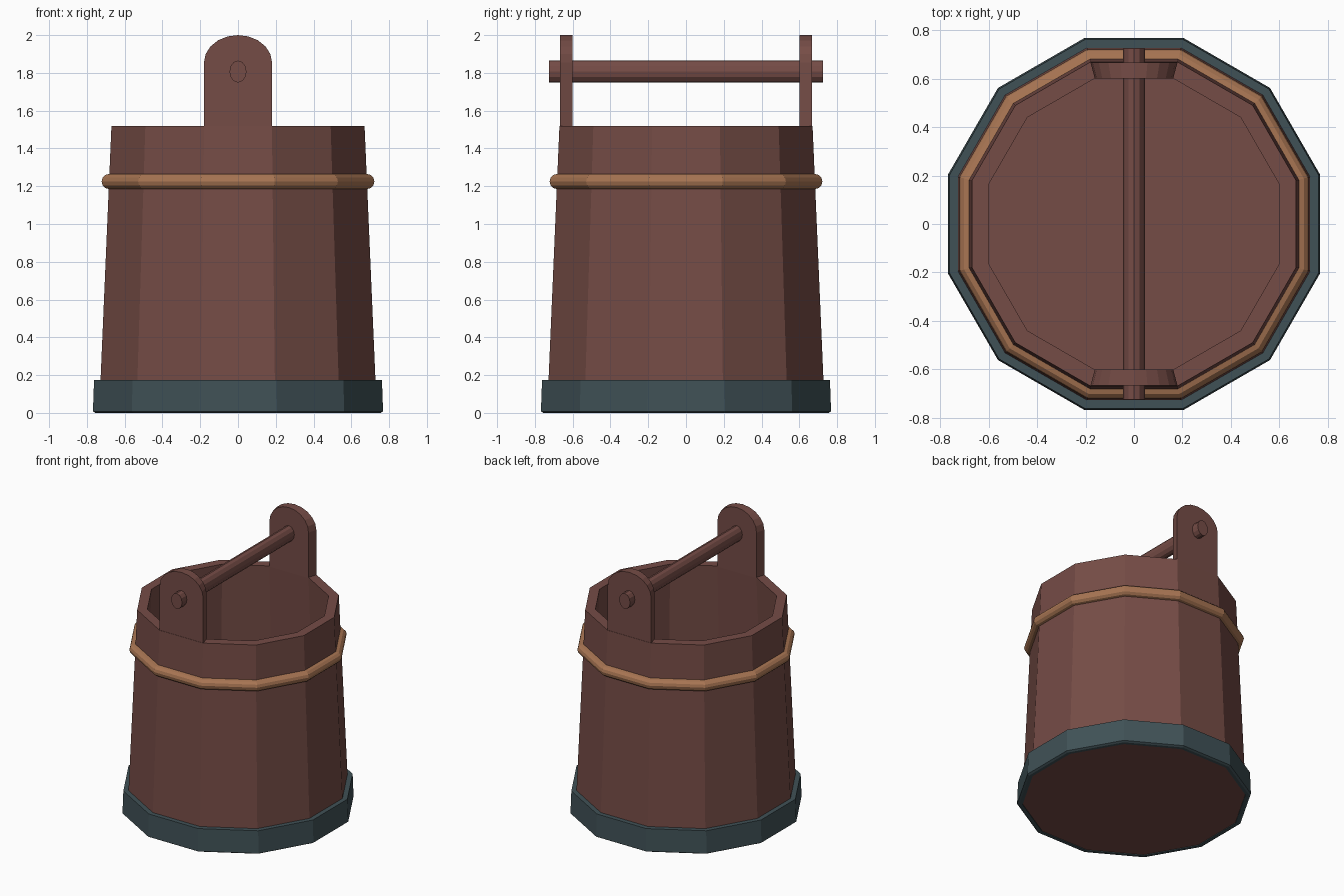
import bpy, bmesh, math

if "Cube" in bpy.data.objects:
    bpy.data.objects.remove(bpy.data.objects["Cube"])

SIDES = 12


def material(name, rgb):
    m = bpy.data.materials.new(name)
    m.diffuse_color = (*rgb, 1)
    m.use_nodes = True
    m.node_tree.nodes["Principled BSDF"].inputs["Base Color"].default_value = m.diffuse_color
    return m


wood = material("dark_red_wood", (0.178, 0.072, 0.061))
rope = material("tan_rope", (0.392, 0.178, 0.086))
iron = material("slate_iron", (0.051, 0.083, 0.094))


def finish(name, bm, mat):
    bmesh.ops.recalc_face_normals(bm, faces=bm.faces)
    me = bpy.data.meshes.new(name)
    bm.to_mesh(me)
    bm.free()
    me.materials.append(mat)
    ob = bpy.data.objects.new(name, me)
    bpy.context.collection.objects.link(ob)
    return ob


def lathe(name, profile, mat, closed):
    """Twelve-sided turning of (flat-to-centre distance, z) points."""
    bm = bmesh.new()
    rings = []
    for a, z in profile:
        r = a / math.cos(math.pi / SIDES)
        angles = [(k + 0.5) * math.tau / SIDES for k in range(SIDES)]
        rings.append([bm.verts.new((r * math.cos(t), r * math.sin(t), z)) for t in angles])
    pairs = list(zip(rings, rings[1:]))
    if closed:
        pairs.append((rings[-1], rings[0]))
    else:
        bm.faces.new(rings[0])
        bm.faces.new(rings[-1])
    for lo, hi in pairs:
        for k in range(SIDES):
            j = (k + 1) % SIDES
            bm.faces.new((lo[k], lo[j], hi[j], hi[k]))
    return finish(name, bm, mat)


# Tapered barrel: underside, outer wall, rim, inner wall, floor
lathe("barrel", [(0.735, 0.005), (0.67, 1.52), (0.602, 1.52), (0.66, 0.08)], wood, False)

# Iron base band
lathe("base_band", [(0.755, 0.0), (0.768, 0.008), (0.762, 0.175), (0.722, 0.175), (0.732, 0.0)],
      iron, True)

# Rope hoop, round in section
tube = [(0.682 + 0.04 * math.cos(k * math.tau / 12), 1.225 + 0.04 * math.sin(k * math.tau / 12))
        for k in range(12)]
lathe("rope_hoop", tube, rope, True)


def ear(name, side):
    """Round-topped lug whose edges follow the stave's wedge shape."""
    outline = [(-0.18, 1.515), (0.18, 1.515)]
    outline += [(0.18 * math.cos(k * math.pi / 10), 1.855 + 0.145 * math.sin(k * math.pi / 10))
                for k in range(11)]
    bm = bmesh.new()
    outer = [bm.verts.new((x, side * 0.668, z)) for x, z in outline]
    inner = [bm.verts.new((x * 0.9, side * 0.602, z)) for x, z in outline]
    bm.faces.new(outer)
    bm.faces.new(inner)
    n = len(outline)
    for k in range(n):
        j = (k + 1) % n
        bm.faces.new((outer[k], outer[j], inner[j], inner[k]))
    return finish(name, bm, wood)


ear("front_ear", -1)
ear("back_ear", 1)

# Handle bar through both ears, oval in section
bm = bmesh.new()
bmesh.ops.create_cone(bm, cap_ends=True, segments=12, radius1=1, radius2=1, depth=1.45)
bar = finish("handle_bar", bm, wood)
for v in bar.data.vertices:
    x, y, z = v.co
    v.co = (x * 0.045, z, 1.807 - y * 0.058)
